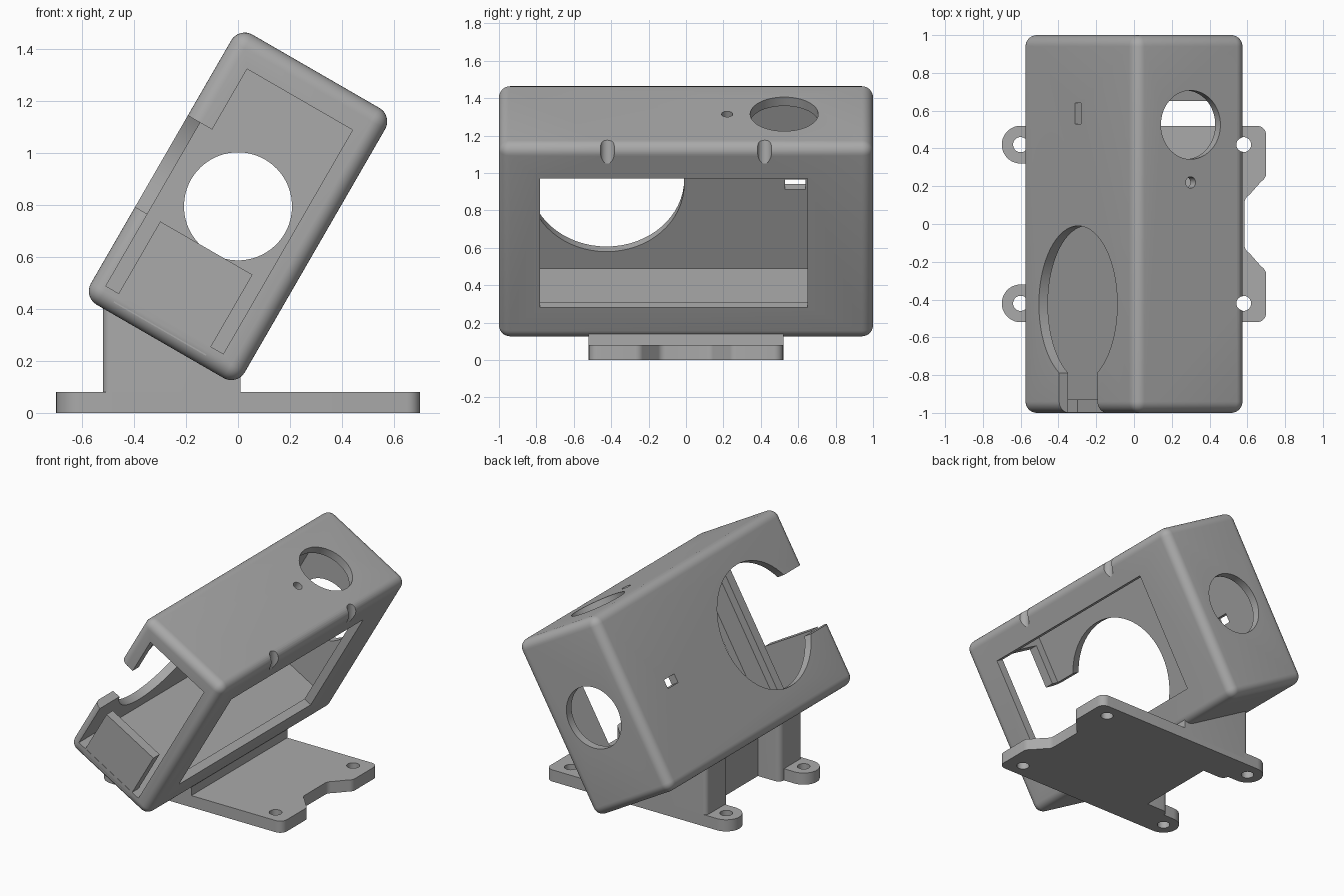
import bpy, bmesh
from math import radians, cos, sin
from mathutils import Matrix, Vector

if "Cube" in bpy.data.objects:
    bpy.data.objects.remove(bpy.data.objects["Cube"])

grey = bpy.data.materials.new("plain grey")
grey.use_nodes = True
GREY = (0.4, 0.4, 0.4, 1)
grey.diffuse_color = GREY
grey.node_tree.nodes["Principled BSDF"].inputs["Base Color"].default_value = GREY

# Case frame: local x across the case, local z along it, tilted about y
TILT = Matrix.Translation((0, 0, 0.795)) @ Matrix.Rotation(radians(30), 4, 'Y')
FLAT = Matrix.Identity(4)


def make(name, bm, matrix):
    bmesh.ops.transform(bm, matrix=matrix, verts=bm.verts)
    bmesh.ops.recalc_face_normals(bm, faces=bm.faces)
    mesh = bpy.data.meshes.new(name)
    bm.to_mesh(mesh)
    bm.free()
    mesh.materials.append(grey)
    obj = bpy.data.objects.new(name, mesh)
    bpy.context.collection.objects.link(obj)
    return obj


def box(name, x, y, z, matrix=TILT, bevel=0):
    bm = bmesh.new()
    bmesh.ops.create_cube(bm, size=1)
    for v in bm.verts:
        v.co = Vector([lo + (c + 0.5) * (hi - lo) for c, (lo, hi) in zip(v.co, (x, y, z))])
    if bevel:
        bmesh.ops.bevel(bm, geom=bm.edges[:], offset=bevel, segments=8, profile=0.5, affect='EDGES')
    return make(name, bm, matrix)


def drill(centre, radius, length, axis, matrix=TILT):
    bm = bmesh.new()
    bmesh.ops.create_cone(bm, cap_ends=True, segments=64, radius1=radius, radius2=radius, depth=length)
    turn = {'X': Matrix.Rotation(radians(90), 4, 'Y'),
            'Y': Matrix.Rotation(radians(90), 4, 'X'), 'Z': FLAT}[axis]
    return make("drill", bm, matrix @ Matrix.Translation(centre) @ turn)


def prism(name, points, lo, hi, plane='XY'):
    bm = bmesh.new()
    place = (lambda a, b, h: (a, b, h)) if plane == 'XY' else (lambda a, b, h: (a, h, b))
    face = bm.faces.new([bm.verts.new(place(a, b, lo)) for a, b in points])
    new = bmesh.ops.extrude_face_region(bm, geom=[face])["geom"]
    shift = Vector(place(0, 0, hi - lo))
    bmesh.ops.translate(bm, vec=shift, verts=[g for g in new if isinstance(g, bmesh.types.BMVert)])
    return make(name, bm, FLAT)


def combine(obj, tool, operation='DIFFERENCE'):
    mod = obj.modifiers.new("cut", 'BOOLEAN')
    mod.operation, mod.solver, mod.object = operation, 'EXACT', tool
    bpy.context.view_layer.objects.active = obj
    bpy.ops.object.modifier_apply(modifier=mod.name)
    bpy.data.objects.remove(tool)


def arc(cx, cy, r, start, end, steps=10):
    angles = [radians(start + (end - start) * i / steps) for i in range(steps + 1)]
    return [(cx + r * cos(a), cy + r * sin(a)) for a in angles]


# Hollow case with rounded edges
case = box("case", (-0.342, 0.342), (-1, 1), (-0.6, 0.6), bevel=0.06)
combine(case, box("cavity", (-0.287, 0.287), (-0.935, 0.945), (-0.52, 0.545)))
# Open front inside a lip, wider at the lower edge
combine(case, box("front_opening", (-0.234, 0.235), (-1.1, -0.85), (-0.52, 0.475)))
combine(case, box("front_lower_opening", (-0.287, 0), (-1.1, -0.85), (-0.52, 0)))
# Big round opening with a notch to the front, and a small slit
combine(case, drill((-0.35, -0.425, 0), 0.415, 0.3, 'X'))
combine(case, box("notch", (-0.5, -0.1), (-1.1, -0.7), (-0.2, 0.206)))
combine(case, box("slit", (-0.45, -0.2), (0.53, 0.64), (-0.03, 0.03)))
# Window in the underside
combine(case, box("window", (0.2, 0.5), (-0.78, 0.65), (-0.397, 0.4)))
# Round holes in the back wall and upper end
combine(case, drill((0, 1, 0), 0.208, 0.3, 'Y'))
combine(case, drill((0, 0.525, 0.6), 0.182, 0.3, 'Z'))
combine(case, drill((0, 0.22, 0.6), 0.03, 0.3, 'Z'))
# Screwdriver grooves in the upper edge
for y in (-0.42, 0.42):
    combine(case, drill((0.58, y, 1.1), 0.038, 0.6, 'Z', FLAT))

# Upright plate closing the lower part of the front
front_plate = box("front_plate", (-0.23, 0.18), (-0.998, -0.93), (-0.56, -0.2))

# Foot plate: half outline mirrored front to back, with four ears
half = [(0.585, 0.11)] + arc(0.635, 0.11, 0.05, 180, 120, 5)
half += arc(0.65, 0.27, 0.05, -60, 0, 5) + arc(0.65, 0.47, 0.05, 0, 90)
half += arc(-0.6, 0.42, 0.1, 90, 270, 20) + [(-0.52, 0.32)]
half += arc(-0.48, 0.32, 0.04, 180, 270, 6) + [(-0.35, 0.28)]
outline = half + [(x, -y) for x, y in reversed(half)]
base = prism("base_plate", outline, 0, 0.08)
for x in (-0.6, 0.58):
    for y in (-0.42, 0.42):
        combine(base, drill((x, y, 0), 0.04, 0.4, 'Z', FLAT))

# Post under the case: plan with two arms, trimmed to the slope of the case floor
arm = [(0.01, 0.52)] + arc(-0.49, 0.49, 0.03, 90, 180, 6) + arc(-0.48, 0.32, 0.04, 180, 270, 6) + [(-0.35, 0.28)]
post = prism("post", arm + [(x, -y) for x, y in reversed(arm)], 0.04, 0.6)
slope = [(-0.8, 0.61), (0.3, -0.025), (0.3, 1), (-0.8, 1)]
combine(post, prism("trim", slope, -1, 1, 'XZ'))

# Smooth the rounded surfaces and keep the corners crisp
for obj in (case, front_plate, base, post):
    bpy.ops.object.select_all(action='DESELECT')
    obj.select_set(True)
    bpy.context.view_layer.objects.active = obj
    bpy.ops.object.shade_smooth_by_angle(angle=radians(30))
